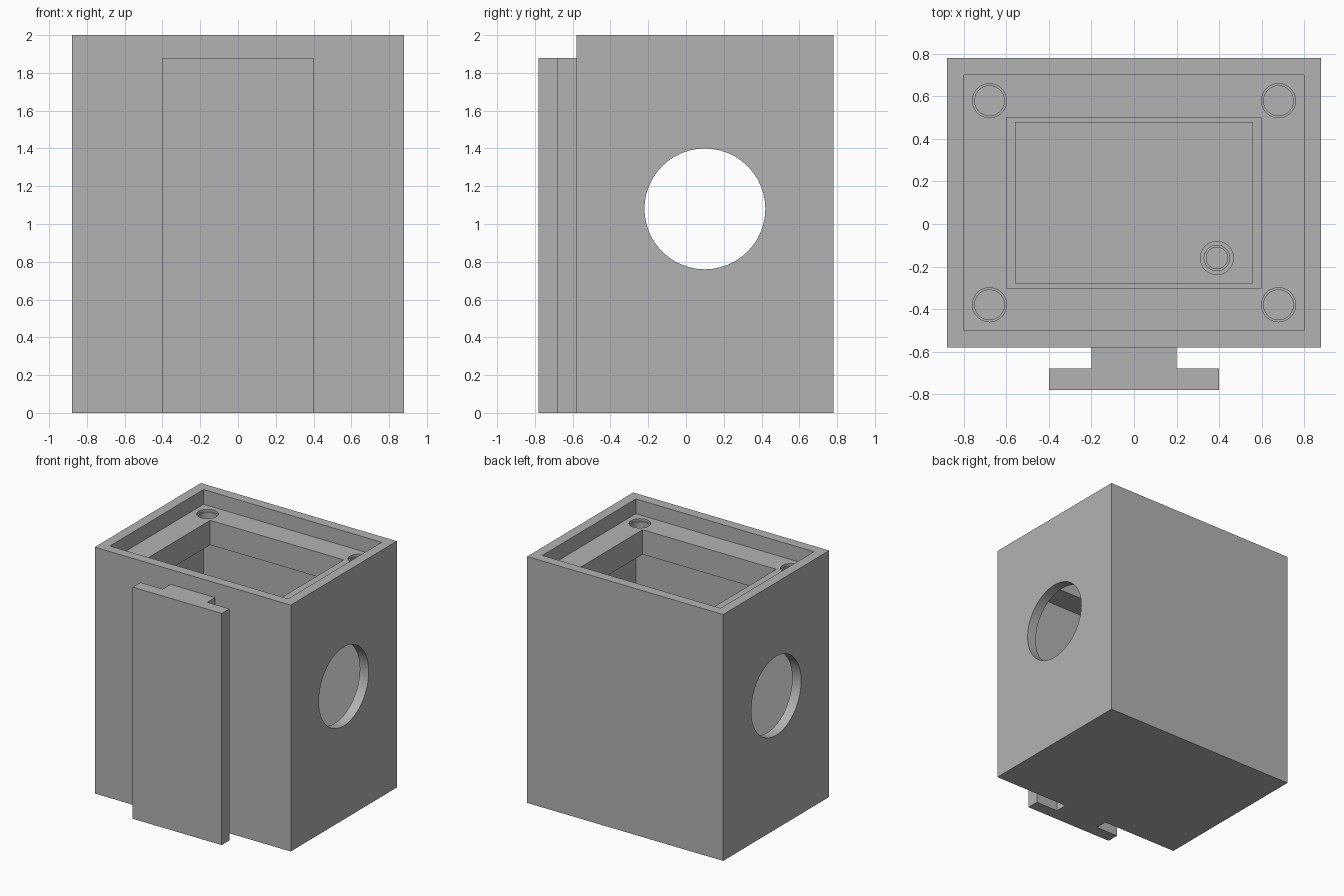
import bpy
from mathutils import Matrix

default = bpy.data.objects.get("Cube")
if default:
    bpy.data.objects.remove(default, do_unlink=True)

GREY = (0.45, 0.45, 0.45, 1.0)
grey = bpy.data.materials.new("plain grey")
grey.use_nodes = True
grey.diffuse_color = GREY
grey.node_tree.nodes["Principled BSDF"].inputs["Base Color"].default_value = GREY


def box(name, x, y, z):
    """Box from (min, max) ranges."""
    bpy.ops.mesh.primitive_cube_add(size=1)
    ob = bpy.context.object
    ob.name = name
    size = [r[1] - r[0] for r in (x, y, z)]
    mid = [sum(r) / 2 for r in (x, y, z)]
    ob.data.transform(Matrix.Translation(mid) @ Matrix.Diagonal((*size, 1)))
    ob.data.materials.append(grey)
    return ob


def cylinder(name, x, y, z, radius):
    """Upright cylinder over a z range."""
    bpy.ops.mesh.primitive_cylinder_add(vertices=48, radius=radius, depth=z[1] - z[0])
    ob = bpy.context.object
    ob.name = name
    ob.data.transform(Matrix.Translation((x, y, sum(z) / 2)))
    ob.data.materials.append(grey)
    return ob


def cut(target, cutter):
    """Subtract a cutter, keep the result and drop the cutter."""
    mod = target.modifiers.new("cut", "BOOLEAN")
    mod.operation = "DIFFERENCE"
    mod.solver = "EXACT"
    mod.object = cutter
    graph = bpy.context.evaluated_depsgraph_get()
    mesh = bpy.data.meshes.new_from_object(target.evaluated_get(graph))
    target.modifiers.clear()
    target.data = mesh
    bpy.data.objects.remove(cutter, do_unlink=True)


def smooth(ob):
    bpy.ops.object.select_all(action="DESELECT")
    ob.select_set(True)
    bpy.context.view_layer.objects.active = ob
    bpy.ops.object.shade_smooth_by_angle()


MID_Y = 0.1
INNER_X, INNER_Y = (-0.8, 0.8), (-0.5, 0.7)
LEDGE = 1.88

# Housing: main cavity, lid recess and the opening in the ledge between them
housing = box("housing", (-0.88, 0.88), (-0.58, 0.78), (0, 2))
cut(housing, box("cavity", INNER_X, INNER_Y, (0.08, 1.68)))
cut(housing, box("lid_recess", INNER_X, INNER_Y, (LEDGE, 2.1)))
cut(housing, box("opening", (-0.6, 0.6), (-0.3, 0.5), (1.5, 1.95)))

# Round port through both side walls
port = cylinder("port", 0, 0, (-1, 1), 0.32)
port.data.transform(Matrix.Translation((0, MID_Y, 1.08)) @ Matrix.Rotation(1.5707963, 4, "Y"))
cut(housing, port)

# Stepped lid screw holes in the ledge corners
for x in (-0.68, 0.68):
    for y in (MID_Y - 0.48, MID_Y + 0.48):
        cut(housing, cylinder("counterbore", x, y, (LEDGE - 0.02, 1.95), 0.08))
        cut(housing, cylinder("screw_hole", x, y, (LEDGE - 0.15, 1.95), 0.07))
smooth(housing)

# Mounting pad on the floor, with a small stepped boss
box("floor_pad", (-0.56, 0.56), (-0.28, 0.48), (0.07, 0.12))
boss = cylinder("floor_boss", 0.39, -0.16, (0.11, 0.16), 0.08)
cut(boss, cylinder("boss_step", 0.39, -0.16, (0.145, 0.2), 0.06))
cut(boss, cylinder("boss_hole", 0.39, -0.16, (0.125, 0.2), 0.05))
smooth(boss)

# T-shaped mounting rail on the front
box("rail_stem", (-0.2, 0.2), (-0.68, -0.58), (0, LEDGE))
box("rail_plate", (-0.4, 0.4), (-0.78, -0.68), (0, LEDGE))
